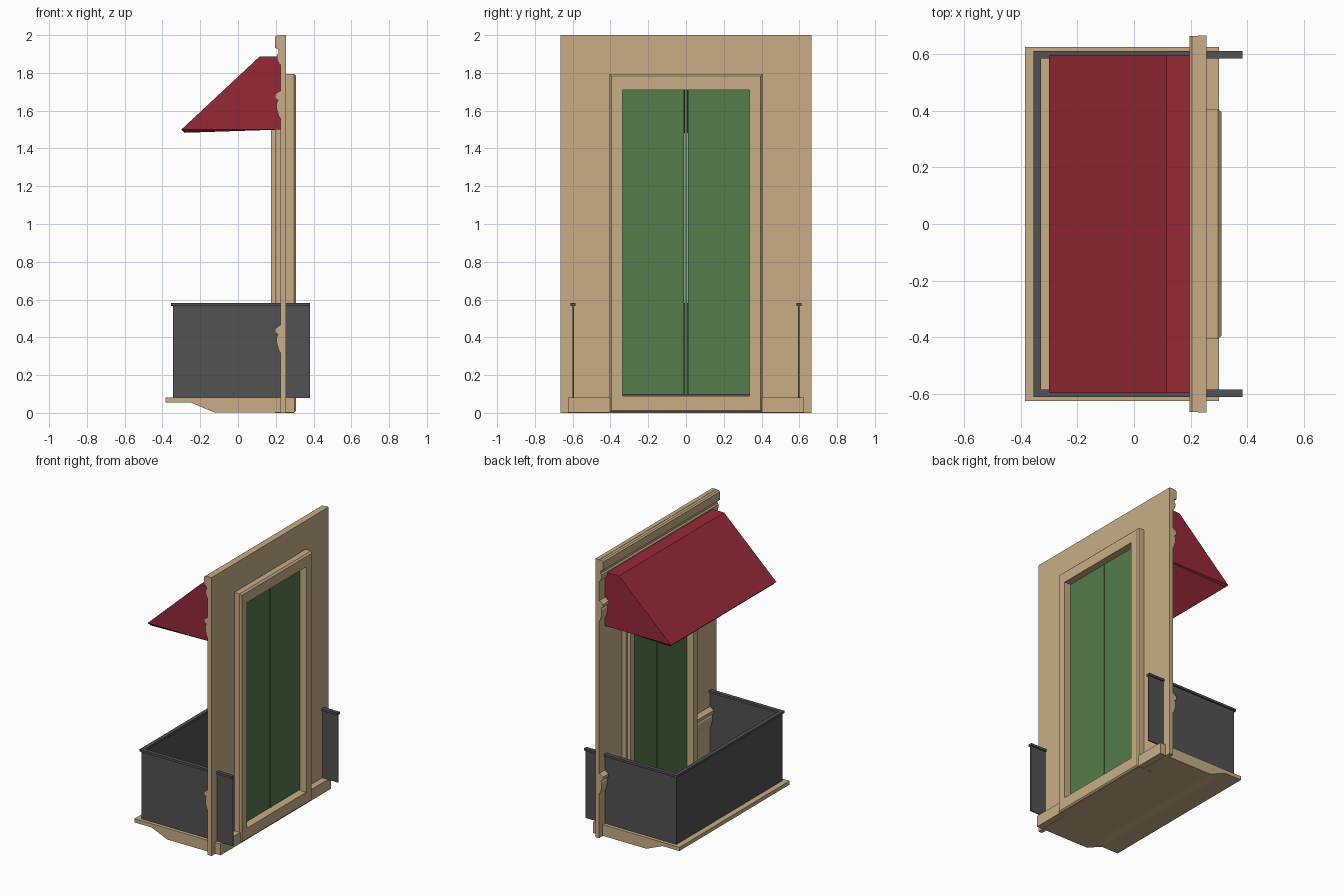
import bpy, bmesh

if "Cube" in bpy.data.objects:
    bpy.data.objects.remove(bpy.data.objects["Cube"])


def material(name, rgb):
    m = bpy.data.materials.new(name)
    m.diffuse_color = (*rgb, 1)
    m.use_nodes = True
    m.node_tree.nodes["Principled BSDF"].inputs["Base Color"].default_value = m.diffuse_color
    return m


STONE = material("stone", (0.58, 0.42, 0.24))
GREEN = material("green_paint", (0.09, 0.20, 0.07))
RED = material("red_cloth", (0.31, 0.022, 0.037))
IRON = material("dark_iron", (0.085, 0.085, 0.085))


def finish(name, bm, mat):
    bmesh.ops.recalc_face_normals(bm, faces=bm.faces)
    me = bpy.data.meshes.new(name)
    bm.to_mesh(me)
    bm.free()
    me.materials.append(mat)
    ob = bpy.data.objects.new(name, me)
    bpy.context.collection.objects.link(ob)
    return ob


def prism(name, pts, a, b, mat, axis="y", hollow=()):
    """Extrude an outline from a to b along y (xz outline) or z (xy outline);
    edges listed in hollow are left open."""
    bm = bmesh.new()

    def place(p, t):
        return (p[0], t, p[1]) if axis == "y" else (p[0], p[1], t)
    ends = [[bm.verts.new(place(p, t)) for p in pts] for t in (a, b)]
    n = len(pts)
    walls = [bm.faces.new((ends[0][i], ends[0][(i + 1) % n],
                           ends[1][(i + 1) % n], ends[1][i])) for i in range(n)]
    for e in ends:
        bm.faces.new(e)
    bmesh.ops.recalc_face_normals(bm, faces=bm.faces)
    for i in hollow:
        bm.faces.remove(walls[i])
    return finish(name, bm, mat)


def box(name, x, y, z, mat):
    return prism(name, [(x[0], z[0]), (x[1], z[0]), (x[1], z[1]), (x[0], z[1])],
                 y[0], y[1], mat)


def surround(name, section, side, bottom, top):
    """Sweep a closed section of (x, spread 0..1) around the door opening."""
    bm = bmesh.new()
    rings = []
    for x, d in section:
        y, lo, hi = 0.335 + side * d, 0.09 - bottom * d, 1.71 + top * d
        rings.append([bm.verts.new((x, *c)) for c in
                      ((-y, lo), (y, lo), (y, hi), (-y, hi))])
    for k, r in enumerate(rings):
        s = rings[(k + 1) % len(rings)]
        for i in range(4):
            j = (i + 1) % 4
            bm.faces.new((r[i], r[j], s[j], s[i]))
    return finish(name, bm, STONE)


# Wall with door opening, and the framed casings on both of its faces
surround("wall", [(0.225, 0), (0.255, 0), (0.255, 1), (0.225, 1)], 0.33, 0.09, 0.29)
surround("inner_casing", [(0.25, 0), (0.308, 0), (0.308, 0.86), (0.296, 1), (0.25, 1)],
         0.07, 0.09, 0.085)
surround("outer_casing", [(0.23, 0), (0.175, 0), (0.175, 0.65), (0.195, 0.75),
                          (0.195, 1), (0.23, 1)], 0.07, 0.09, 0.085)

# Balcony slab
prism("balcony_slab", [(-0.385, 0.082), (-0.385, 0.055), (-0.25, 0.055), (-0.125, 0.002),
                       (0.30, 0.002), (0.30, 0.082)], -0.625, 0.625, STONE)

# Top cornice
prism("cornice", [(0.23, 1.998), (0.205, 1.998), (0.195, 1.99), (0.195, 1.932),
                  (0.212, 1.928), (0.214, 1.905), (0.206, 1.895), (0.206, 1.875),
                  (0.216, 1.85), (0.23, 1.84)], -0.664, 0.664, STONE)

# Wall mouldings either side of the door, at two heights
band = [(0.23, 0.467), (0.218, 0.462), (0.195, 0.446), (0.195, 0.425), (0.212, 0.415),
        (0.205, 0.402), (0.205, 0.37), (0.213, 0.34), (0.22, 0.322), (0.23, 0.317)]
for label, rise in (("lower", 0), ("upper", 1.24)):
    for side, s in (("left", -1), ("right", 1)):
        prism(f"{label}_moulding_{side}", [(x, z + rise) for x, z in band],
              s * 0.40, s * 0.664, STONE)

# Door leaves and meeting bar
for side, s in (("left", -1), ("right", 1)):
    box(f"door_leaf_{side}", (0.225, 0.258), (s * 0.011, s * 0.337), (0.097, 1.712), GREEN)
box("door_meeting_bar", (0.22, 0.263), (-0.007, 0.007), (0.097, 1.712), GREEN)


# Railing: thin U-shaped panel with a wider handrail
def u_shape(x, y, t, end):
    return [(end, -y), (x, -y), (x, y), (end, y), (end, y - t), (x + t, y - t),
            (x + t, t - y), (end, t - y)]


prism("railing_panel", u_shape(-0.345, 0.601, 0.008, 0.38), 0.08, 0.57, IRON, "z")
prism("handrail", u_shape(-0.355, 0.611, 0.027, 0.382), 0.567, 0.583, IRON, "z")

# Awning shell, open below and against the wall
awning = prism("awning", [(-0.30, 1.5), (0.115, 1.887), (0.227, 1.887), (0.227, 1.5)],
               -0.597, 0.597, RED, hollow=(2, 3))
# prism() recalculates open shells consistently, so thicken inwards
mod = awning.modifiers.new("thickness", "SOLIDIFY")
mod.thickness = 0.014
mod.offset = -1
mod.use_even_offset = True
